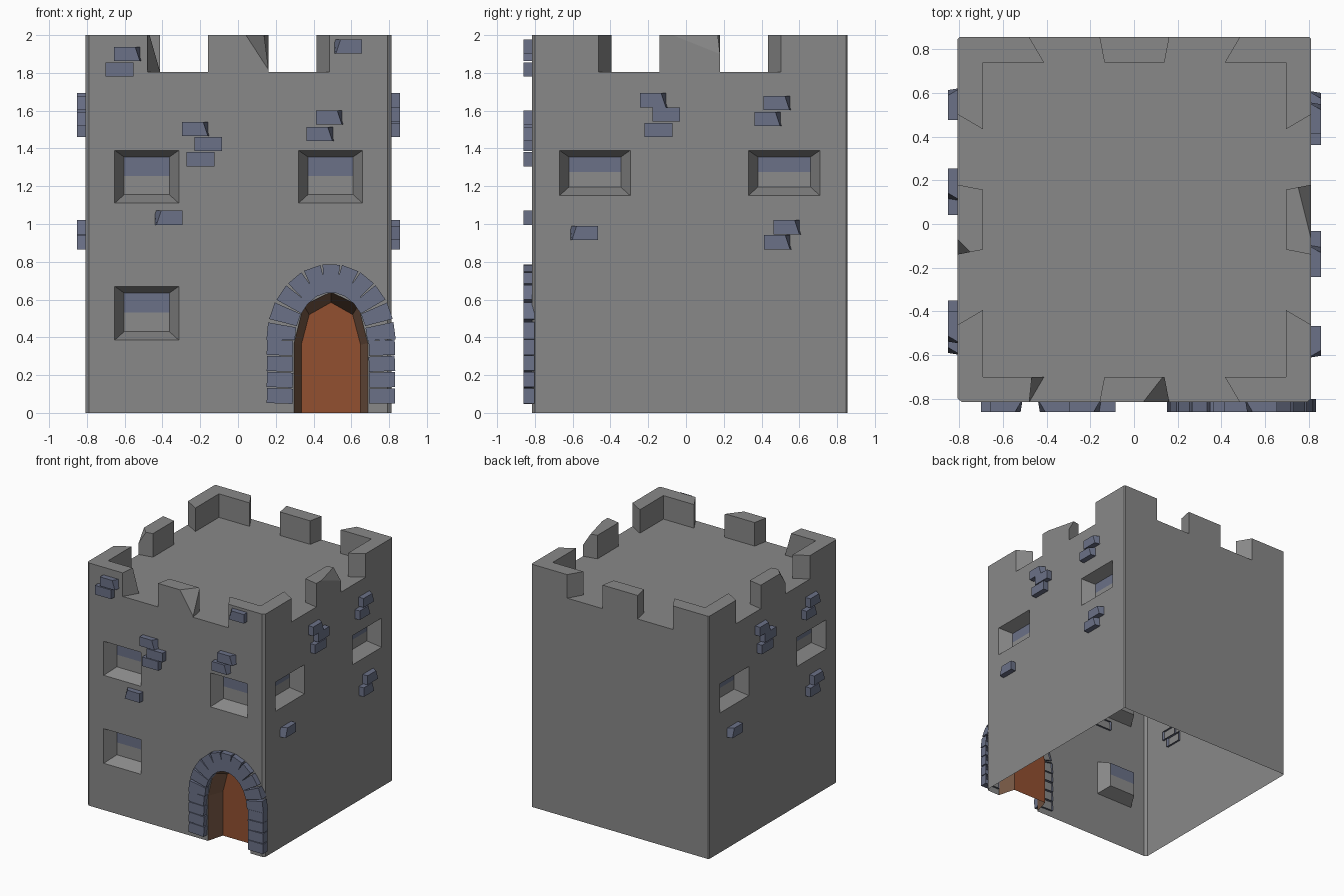
import bpy, bmesh, math, random
from mathutils import Vector

if "Cube" in bpy.data.objects:
    bpy.data.objects.remove(bpy.data.objects["Cube"])

random.seed(4)
CX, CY = 0.002, 0.02                  # tower centre
HX, HY = 0.81, 0.836                  # half sizes
D, GAP, TOP = 0.115, 1.806, 2.0       # parapet depth, roof and crenel level, top
A, B, K = 0.16, 0.482, 0.86           # crenel limits, inward taper


def mat(name, rgb):
    m = bpy.data.materials.new(name)
    m.diffuse_color = (*rgb, 1)
    m.use_nodes = True
    m.node_tree.nodes["Principled BSDF"].inputs["Base Color"].default_value = m.diffuse_color
    return m


GREY = mat("wall grey", (0.25, 0.25, 0.25))
PALE = mat("pane grey", (0.26, 0.26, 0.26))
BLUE = mat("slate blue", (0.145, 0.165, 0.245))
BROWN = mat("dark brown", (0.19, 0.1, 0.06))
RUST = mat("door rust", (0.29, 0.08, 0.03))


def P(k, u, d, z):
    """Point on side k (0 front, 1 right, 2 back, 3 left), d inward."""
    x, y = ((u, d - HY), (HX - d, u), (-u, HY - d), (d - HX, -u))[k % 4]
    return Vector((CX + x, CY + y, z))


def face(bm, pts, m=0):
    f = bm.faces.new([bm.verts.new(p) for p in pts])
    f.material_index = m
    return f


def finish(bm, name, mats):
    bmesh.ops.remove_doubles(bm, verts=bm.verts, dist=0.0005)
    bmesh.ops.recalc_face_normals(bm, faces=bm.faces)
    me = bpy.data.meshes.new(name)
    bm.to_mesh(me)
    bm.free()
    for m in mats:
        me.materials.append(m)
    ob = bpy.data.objects.new(name, me)
    bpy.context.collection.objects.link(ob)
    return ob


def arch(cx, half):
    """Door outline from bottom left over the top to bottom right."""
    return [(cx - a, z) for a, z in half] + [(cx + a, z) for a, z in half[-2::-1]]


DOOR_X = 0.49
door_out = arch(DOOR_X, [(0.195, 0), (0.195, 0.37), (0.145, 0.57), (0, 0.64)])
door_in = arch(DOOR_X, [(0.157, 0), (0.157, 0.36), (0.115, 0.52), (0, 0.585)])

# windows per side: u0, u1, z0, z1
side_wins = [(-0.69, -0.315, 1.15, 1.39), (0.31, 0.69, 1.15, 1.39)]
wins = {0: [(-0.655, -0.315, 1.11, 1.39), (0.318, 0.658, 1.11, 1.39),
            (-0.655, -0.315, 0.385, 0.67)],
        1: side_wins, 2: [], 3: side_wins}
# wall ends per side: wide bevels at the front, narrow at the back
ends = [(-0.79, 0.79), (-0.82, 0.828), (-0.802, 0.802), (-0.828, 0.82)]


def rect(u0, u1, z0, z1):
    return [(u0, z0), (u1, z0), (u1, z1), (u0, z1)]


# walls, windows, corner battlements and roof
bm = bmesh.new()
for k in range(4):
    E0, E1 = ends[k]
    I = (HX, HY)[k % 2] - D
    n = (k + 1) % 4
    N0 = ends[n][0]
    outline = [(E0, 0)] + (door_out if k == 0 else []) + [
        (E1, 0), (E1, TOP), (B, TOP), (B, GAP), (A, GAP), (-A, GAP),
        (-B, GAP), (-B, TOP), (E0, TOP)]
    edges = []
    for loop in [outline] + [rect(*w) for w in wins[k]]:
        vs = [bm.verts.new(P(k, u, 0, z)) for u, z in loop]
        edges += [bm.edges.new((vs[i - 1], vs[i])) for i in range(len(vs))]
    bmesh.ops.triangle_fill(bm, edges=edges, use_beauty=True)
    # window recesses with a two-tone pane
    for u0, u1, z0, z1 in wins[k]:
        a = rect(u0, u1, z0, z1)
        i0, i1, j0, j1 = u0 + 0.05, u1 - 0.05, z0 + 0.045, z1 - 0.035
        b = rect(i0, i1, j0, j1)
        for i in range(4):
            face(bm, [P(k, *(q[0], d, q[1])) for q, d in
                      ((a[i - 1], 0), (a[i], 0), (b[i], 0.1), (b[i - 1], 0.1))])
        mid = (j0 + j1) / 2
        for lo, hi, m in ((j0, mid, 1), (mid, j1, 2)):
            face(bm, [P(k, u, 0.1, z) for u, z in rect(i0, i1, lo, hi)], m)
    # crenel floors and corner battlements
    for s, E in ((-1, E0), (1, E1)):
        b_top = s * (0.47 if (k, s) == (0, -1) else B * K)   # one worn corner
        face(bm, [P(k, s * A, 0, GAP), P(k, s * B, 0, GAP),
                  P(k, s * B * K, D, GAP), P(k, s * A * K, D, GAP)])
        face(bm, [P(k, s * B, 0, GAP), P(k, s * B, 0, TOP),
                  P(k, b_top, D, TOP), P(k, s * B * K, D, GAP)])
        face(bm, [P(k, s * B, 0, TOP), P(k, E, 0, TOP),
                  P(k, s * I, D, TOP), P(k, b_top, D, TOP)])
        face(bm, [P(k, s * B * K, D, GAP), P(k, s * I, D, GAP),
                  P(k, s * I, D, TOP), P(k, b_top, D, TOP)])
    # bevelled corner
    face(bm, [P(k, E1, 0, 0), P(n, N0, 0, 0), P(n, N0, 0, TOP), P(k, E1, 0, TOP)])
    face(bm, [P(k, E1, 0, TOP), P(n, N0, 0, TOP), P(k, I, D, TOP)])
face(bm, [P(k, HX - D if k % 2 == 0 else HY - D, D, GAP) for k in range(4)])
finish(bm, "tower_walls", [GREY, PALE, BLUE])

# middle battlements, chipped on three sides
chips = {0: [(0.04, 0, 2), (0.16, 0, 1.815), (0.13, 0.115, 2)],
         1: [(-0.09, 0, 2), (0.16, 0, 1.9), (0.15, 0.06, 2)],
         3: [(0.09, 0, 2), (0.16, 0, 1.9), (0.15, 0.06, 2)]}
for k in range(4):
    bm = bmesh.new()
    base = [(-A, 0), (A, 0), (A * K, D), (-A * K, D)]
    for i in range(4):
        p, q = base[i - 1], base[i]
        face(bm, [P(k, *p, GAP), P(k, *q, GAP), P(k, *q, TOP), P(k, *p, TOP)])
    face(bm, [P(k, *q, TOP) for q in base])
    bmesh.ops.remove_doubles(bm, verts=bm.verts, dist=0.0005)
    if k in chips:
        a, b, c = [P(k, *q) for q in chips[k]]
        nrm = (b - a).cross(c - a).normalized()
        if nrm.dot(P(k, -0.05, D / 2, 1.85) - a) > 0:
            nrm = -nrm
        r = bmesh.ops.bisect_plane(bm, geom=bm.verts[:] + bm.edges[:] + bm.faces[:],
                                   plane_co=a, plane_no=nrm, clear_outer=True)
        cut = [e for e in r["geom_cut"] if isinstance(e, bmesh.types.BMEdge)]
        bmesh.ops.edgenet_fill(bm, edges=cut)
    finish(bm, "battlement", [GREY])

# door and its reveal
bm = bmesh.new()
for i in range(1, len(door_out)):
    a, b, c, d = door_out[i - 1], door_out[i], door_in[i], door_in[i - 1]
    face(bm, [P(0, a[0], 0, a[1]), P(0, b[0], 0, b[1]),
              P(0, c[0], 0.14, c[1]), P(0, d[0], 0.14, d[1])])
finish(bm, "door_reveal", [BROWN])
bm = bmesh.new()
face(bm, [P(0, u, 0.14, z) for u, z in reversed(door_in)])
finish(bm, "door", [RUST])


def stone(bm, k, u, z, w, h, ang=0, chip=0, flare=0):
    """Open-backed block on the wall: chipped front corner, flared outer end."""
    ca, sa = math.cos(ang), math.sin(ang)
    back, front = [], []
    for x, y in ((-1, -1), (1, -1), (1, 1), (-1, 1)):
        for loop, d in ((back, 0.015), (front, -0.045)):
            px = x * w / 2
            if chip == x and d < 0:
                px -= chip * (0.035 if y > 0 else 0.01)
            py = y * (h + x * flare) / 2
            loop.append(P(k, u + px * ca - py * sa, d, z + px * sa + py * ca))
    face(bm, front)
    for i in range(4):
        face(bm, [back[i - 1], back[i], front[i], front[i - 1]])


# stones around the door: straight jambs and an elliptical arch
bm = bmesh.new()
for s in (-1, 1):
    for z in (0.09, 0.175, 0.26, 0.345):
        stone(bm, 0, DOOR_X + s * 0.27, z, 0.138, 0.08,
              s * 0.02 + random.uniform(-0.03, 0.03))
for i in range(-5, 6):
    t = math.radians(90 + 16.4 * i)
    slope = math.atan2(math.sin(t) / 0.33, math.cos(t) / 0.265)
    stone(bm, 0, DOOR_X + 0.265 * math.cos(t), 0.38 + 0.33 * math.sin(t),
          0.15, 0.08, slope + random.uniform(-0.03, 0.03), 0, 0.012)
finish(bm, "door_stones", [BLUE])

# scattered wall stones: u, z, chipped side
front_stones = [(-0.585, 1.9, 1), (-0.63, 1.818, 0), (0.58, 1.94, -1),
                (-0.225, 1.503, 1), (-0.16, 1.423, 0), (-0.2, 1.343, 0),
                (0.485, 1.563, 1), (0.435, 1.476, 1), (-0.37, 1.033, -1)]
side_stones = [(-0.19, 1.655, 1), (-0.125, 1.58, 0), (-0.165, 1.498, 0),
               (0.465, 1.64, 1), (0.415, 1.556, 1), (-0.56, 0.953, -1),
               (0.517, 0.983, 1), (0.467, 0.903, 1)]
for k, name, rows, shift in ((0, "front_stones", front_stones, 0),
                             (1, "right_stones", side_stones, 0),
                             (3, "left_stones", side_stones, 0.03)):
    bm = bmesh.new()
    for u, z, chip in rows:
        stone(bm, k, u + shift, z, 0.147, 0.075, 0, chip)
    finish(bm, name, [BLUE])
